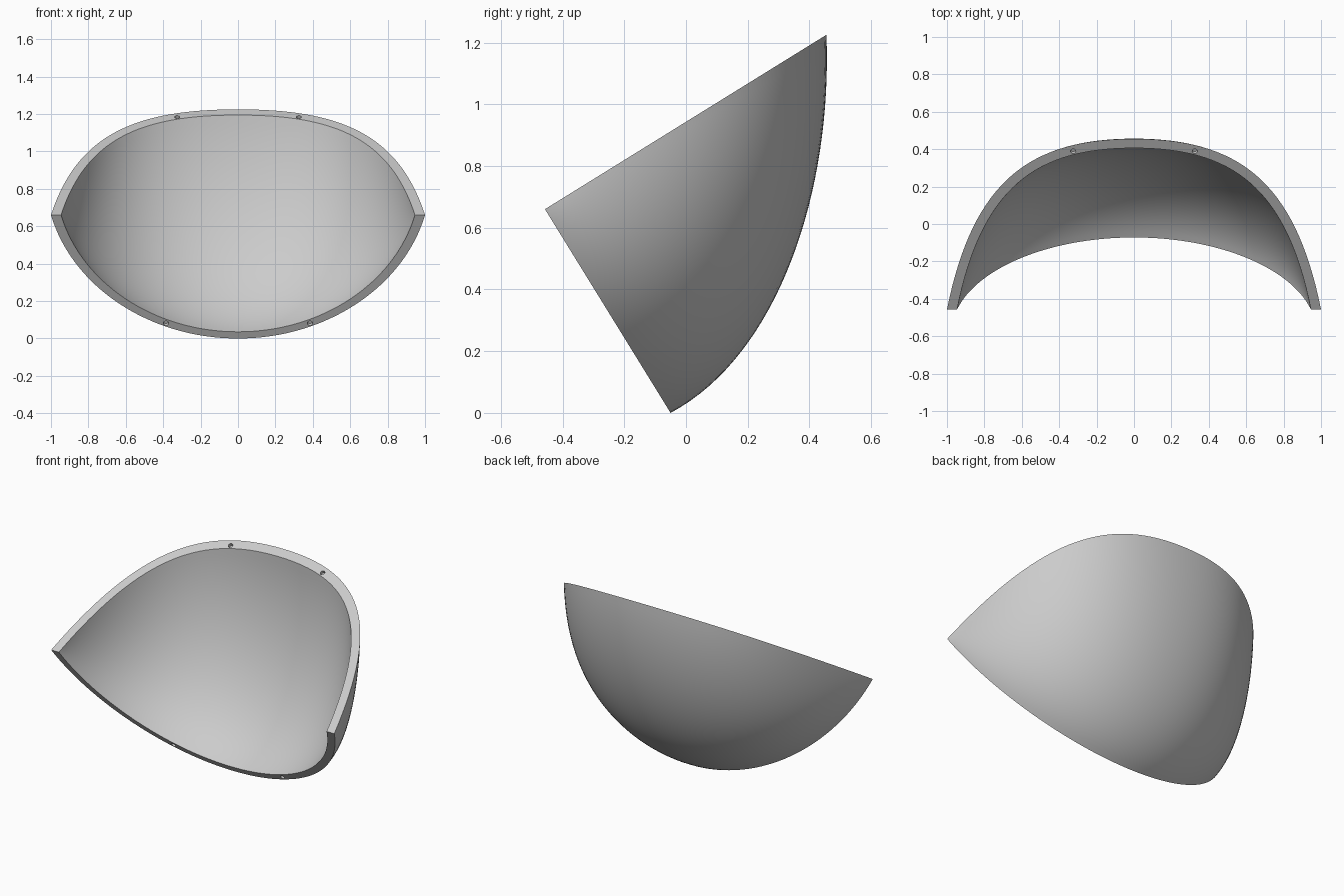
import bpy
import bmesh
import math
from mathutils import Vector

cube = bpy.data.objects.get("Cube")
if cube:
    bpy.data.objects.remove(cube)

ARC, SWEEP = 64, 32          # steps across the width and from top to bottom edge
INNER = 0.946                # inner skin is the outer one scaled about the corner line
CORNER = Vector((0, -0.457, 0.66))


def bezier(a, b, c, d, t):
    s = 1 - t
    return a * s**3 + 3 * b * s * s * t + 3 * c * s * t * t + d * t**3


def lerp(a, b, w):
    return a + (b - a) * w


# Centre profile, from the top edge to the bottom edge
PROFILE = [Vector(p) for p in
           ((0, 0.455, 1.225), (0, 0.475, 0.725), (0, 0.302, 0.188), (0, -0.05, 0))]


def skin_point(i, j, scale):
    """Point on the shell: i runs left to right, j from top edge to bottom edge."""
    w = j / SWEEP
    side = -1 if i < ARC / 2 else 1
    t = 1 - abs(2 * i / ARC - 1)
    x = side * bezier(1, lerp(0.86, 0.884, w), lerp(0.55, 0.471, w), 0, t)
    reach = bezier(0, lerp(0.763, 0.587, w), 1, 1, t)
    out = (bezier(*PROFILE, w) - CORNER) * reach
    return CORNER + (out + Vector((x, 0, 0))) * scale


def make_object(name, bm, mat):
    mesh = bpy.data.meshes.new(name)
    bm.to_mesh(mesh)
    bm.free()
    obj = bpy.data.objects.new(name, mesh)
    bpy.context.collection.objects.link(obj)
    obj.data.materials.append(mat)
    return obj


grey = bpy.data.materials.new("light_grey")
grey.use_nodes = True
colour = (0.6, 0.6, 0.6, 1)
grey.diffuse_color = colour
grey.node_tree.nodes["Principled BSDF"].inputs["Base Color"].default_value = colour

# Curved shell: two skins joined by flat rims
bm = bmesh.new()
skins = [[[bm.verts.new(skin_point(i, j, s)) for j in range(SWEEP + 1)]
          for i in range(ARC + 1)] for s in (1, INNER)]
outer, inner = skins
for i in range(ARC):
    for grid in skins:
        for j in range(SWEEP):
            bm.faces.new((grid[i][j], grid[i + 1][j], grid[i + 1][j + 1], grid[i][j + 1]))
    for j in (0, SWEEP):
        bm.faces.new((outer[i][j], outer[i + 1][j], inner[i + 1][j], inner[i][j]))
bmesh.ops.remove_doubles(bm, verts=bm.verts, dist=0.0001)
bmesh.ops.recalc_face_normals(bm, faces=bm.faces)
shell = make_object("curved_shell", bm, grey)

# Small peg holes sunk into the rims
top_edge = (PROFILE[0] - CORNER).normalized()
bottom_edge = (PROFILE[3] - CORNER).normalized()
bm = bmesh.new()
for x, reach, edge, normal in ((0.325, 0.995, top_edge, -bottom_edge),
                               (0.385, 0.68, bottom_edge, -top_edge)):
    for side in (-1, 1):
        pos = CORNER + edge * reach + Vector((side * x, 0, 0))
        turn = normal.to_track_quat('Z', 'Y').to_matrix().to_4x4()
        turn.translation = pos
        bmesh.ops.create_cone(bm, cap_ends=True, segments=16, radius1=0.014,
                              radius2=0.014, depth=0.04, matrix=turn)
cutter = make_object("peg_hole_cutter", bm, grey)
cutter.hide_render = True
cutter.hide_viewport = True
cut = shell.modifiers.new("peg_holes", 'BOOLEAN')
cut.operation = 'DIFFERENCE'
cut.solver = 'EXACT'
cut.object = cutter

# Bake the holes, then smooth the skins and keep the rims sharp
bpy.context.view_layer.update()
graph = bpy.context.evaluated_depsgraph_get()
holed = bpy.data.meshes.new_from_object(shell.evaluated_get(graph))
shell.modifiers.clear()
shell.data = holed
bpy.data.objects.remove(cutter)
for o in bpy.context.selected_objects:
    o.select_set(False)
shell.select_set(True)
bpy.context.view_layer.objects.active = shell
bpy.ops.object.shade_smooth_by_angle(angle=math.radians(30))
